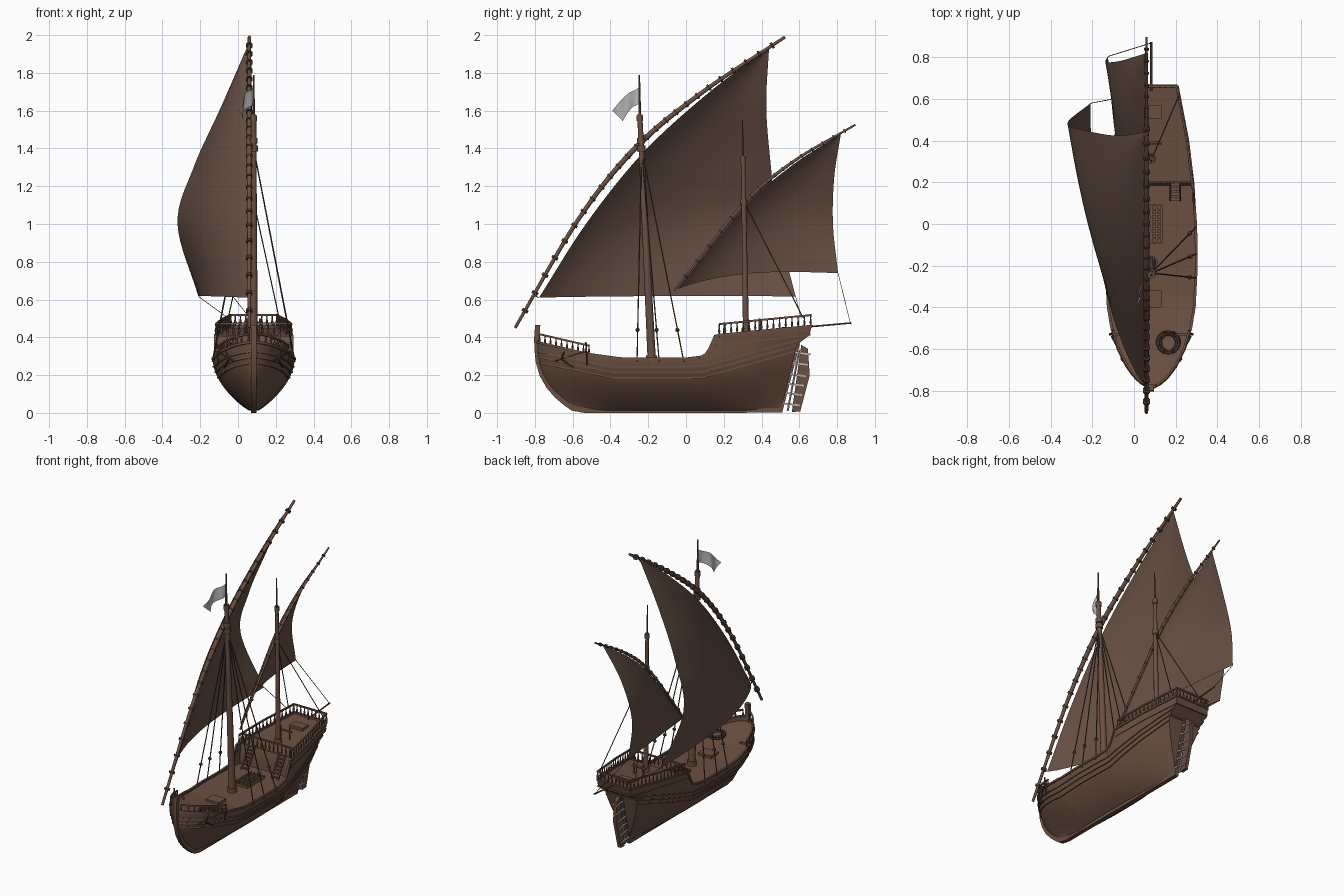
import bpy, bmesh, math
from mathutils import Vector as V

if "Cube" in bpy.data.objects:
    bpy.data.objects.remove(bpy.data.objects["Cube"])

CX = 0.083  # hull centre line

def mat(name, c):
    m = bpy.data.materials.new(name)
    m.diffuse_color = (*c, 1)
    m.use_nodes = True
    m.node_tree.nodes["Principled BSDF"].inputs["Base Color"].default_value = m.diffuse_color
    return m

WOOD = mat("brown wood", (0.145, 0.080, 0.053))
SAIL = mat("brown sailcloth", (0.135, 0.080, 0.057))
ROPE = mat("dark rope", (0.085, 0.050, 0.035))
GREY = mat("light grey", (0.50, 0.50, 0.50))

def finish(bm, name, m, angle=40):
    bmesh.ops.recalc_face_normals(bm, faces=bm.faces)
    me = bpy.data.meshes.new(name)
    bm.to_mesh(me)
    bm.free()
    me.materials.append(m)
    ob = bpy.data.objects.new(name, me)
    bpy.context.collection.objects.link(ob)
    bpy.context.view_layer.objects.active = ob
    ob.select_set(True)
    bpy.ops.object.shade_smooth_by_angle(angle=math.radians(angle))
    ob.select_set(False)
    return ob

def tube(bm, pts, r, n=6):
    """Tube through pts; r is one radius or one per point."""
    pts = [V(p) for p in pts]
    rs = r if isinstance(r, (list, tuple)) else [r] * len(pts)
    rings = []
    for i, p in enumerate(pts):
        d = (pts[min(i + 1, len(pts) - 1)] - pts[max(i - 1, 0)]).normalized()
        a = d.cross(V((1, 0, 0)) if abs(d.x) < 0.9 else V((0, 0, 1))).normalized()
        b = d.cross(a)
        ang = [2 * math.pi * (k + 0.5) / n for k in range(n)]
        rings.append([bm.verts.new(p + (a * math.cos(t) + b * math.sin(t)) * rs[i]) for t in ang])
    for q, w in zip(rings, rings[1:]):
        for k in range(n):
            bm.faces.new((q[k], q[(k + 1) % n], w[(k + 1) % n], w[k]))
    bm.faces.new(rings[0])
    bm.faces.new(rings[-1][::-1])

def grid(bm, fn, nu, nv):
    vs = [[bm.verts.new(fn(i / nu, j / nv)) for j in range(nv + 1)] for i in range(nu + 1)]
    for i in range(nu):
        for j in range(nv):
            bm.faces.new((vs[i][j], vs[i + 1][j], vs[i + 1][j + 1], vs[i][j + 1]))

def box(bm, c, s):
    r = bmesh.ops.create_cube(bm, size=1)
    for v in r["verts"]:
        v.co = V([v.co[k] * s[k] + c[k] for k in range(3)])

def lin(tab, x):
    for (a, p), (b, q) in zip(tab, tab[1:]):
        if x <= b:
            return p + (q - p) * max(0, (x - a) / (b - a))
    return tab[-1][1]

def spline(pts, t):
    """Catmull-Rom through pts, t in 0..1."""
    P = [V(p) for p in pts]
    P = [2 * P[0] - P[1]] + P + [2 * P[-1] - P[-2]]
    f = t * (len(P) - 3)
    i = min(int(f), len(P) - 4)
    u = f - i
    a, b, c, d = P[i:i + 4]
    return 0.5 * (2 * b + (c - a) * u + (2 * a - 5 * b + 4 * c - d) * u * u + (3 * b - a - 3 * c + d) * u ** 3)

# ---- hull form
BEAM = [(-.79, 0), (-.77, .04), (-.735, .08), (-.68, .12), (-.6, .16), (-.5, .19), (-.4, .207), (-.2, .217),
        (0, .214), (.2, .2), (.4, .175), (.65, .125)]
SHEER = [(-.79, .375), (-.52, .312), (-.35, .288), (0, .286), (.1, .298), (.13, .32), (.155, .41), (.65, .46)]
FULL = [(-.79, .37), (-.4, .29), (.1, .29), (.65, .42)]
DECK = [(-.79, .345), (-.52, .296), (-.35, .274), (.3, .274)]
LINES = [lambda s: s - .003]

def hull(y, z, side=1, out=0):
    u = (y + .79) / 1.44
    stem = .23 * (1 - min(z / .4, 1)) ** 3
    stern = -.15 + .24 * z + .055 * min(max((z - .36) / .05, 0), 1)
    s = min(max(z / lin(FULL, y), 0), 1)
    f = math.sin(math.pi / 2 * s) ** (.78 + .5 * abs(2 * u - 1) ** 3)
    return V((CX + side * (lin(BEAM, y) * f + out), y + stem * (1 - u) ** 3 + stern * u ** 4, z))

def sheer(y):
    return lin(SHEER, y)

bm = bmesh.new()
for sd in (1, -1):
    def skin(u, v):
        y = -.79 + 1.44 * u
        return hull(y, .012 + (sheer(y) - .012) * v, sd)
    grid(bm, skin, 96, 18)
grid(bm, lambda u, v: hull(.65, .012 + .448 * v, 1).lerp(hull(.65, .012 + .448 * v, -1), u), 1, 18)
bmesh.ops.remove_doubles(bm, verts=bm.verts, dist=.0004)
finish(bm, "hull", WOOD, 35)

# ---- decks and cabin bulkhead
bm = bmesh.new()
def deck(y0, y1, zf):
    def f(u, v):
        y = y0 + (y1 - y0) * u
        return hull(y, zf(y), -1).lerp(hull(y, zf(y), 1), v)
    grid(bm, f, 30, 1)
deck(-.785, .22, lambda y: lin(DECK, y))
deck(.2, .65, lambda y: sheer(y) - .01)
grid(bm, lambda u, v: hull(.205, .26 + .147 * v, -1).lerp(hull(.205, .26 + .147 * v, 1), u), 1, 4)
finish(bm, "decks", WOOD)

# ---- keel, stem, stern post, wales, cap rails
bm = bmesh.new()
tube(bm, [(CX, -.785, .465), (CX, -.79, .4)] + [(CX, hull(-.79, z).y, z) for z in (.34, .27, .2, .14, .09, .05, .025)]
     + [(CX, -.54, .014), (CX, .505, .014), (CX, .59, .37)], .0195, 4)
finish(bm, "keel_and_stem", WOOD)
bm = bmesh.new()
ys = [-.785 + 1.43 * i / 70 for i in range(71)]
for sd in (1, -1):
    tube(bm, [hull(y, sheer(y), sd) for y in ys], .009, 4)
    for k in (.045, .075, .105):
        tube(bm, [hull(y, lin(FULL, y) - k + .02 * max(0, y), sd, .001) for y in ys], .006, 4)
    tube(bm, [hull(y, sheer(y) - .05, sd) for y in ys if y > .17], .006, 4)
for z in (.36, .415, .46):
    tube(bm, [hull(.65, z, -1), hull(.65, z, 1)], .008, 4)
finish(bm, "wales_and_cap_rails", WOOD)

# ---- turned railings at bow and quarterdeck
bm = bmesh.new()
def railing(pts, h):
    tube(bm, [p + V((0, 0, h)) for p in pts], .007, 4)
    for p in pts:
        tube(bm, [p + V((0, 0, h * k)) for k in (0, .35, .7, 1)], [.003, .007, .003, .005], 6)
for sd in (1, -1):
    railing([hull(.175 + .47 * i / 15, sheer(.175 + .47 * i / 15), sd, -.004) for i in range(16)], .058)
    railing([hull(-.775 + .26 * i / 9, sheer(-.775 + .26 * i / 9), sd, -.003) for i in range(10)], .045)
for y, n in ((.2, 13), (.645, 9)):
    a, b = hull(y, sheer(y), -1), hull(y, sheer(y), 1)
    railing([a.lerp(b, i / n) for i in range(n + 1)], .058)
finish(bm, "railings", WOOD)

# ---- deck fittings: hatches, grating, ladders, doors, pump, catheads
bm = bmesh.new()
box(bm, (CX, -.36, .283), (.10, .08, .02))
box(bm, (CX, .54, .445), (.10, .065, .02))
for i in range(5):
    box(bm, (CX - .05 + .025 * i, 0, .282), (.01, .19, .02))
for i in range(9):
    box(bm, (CX, -.09 + .0225 * i, .281), (.105, .009, .018))
for sd in (1, -1):
    x = CX + sd * .115
    for dx in (-.024, .024):
        tube(bm, [(x + dx, .115, .275), (x + dx, .2, .42)], .006, 4)
    for i in range(7):
        box(bm, (x, .12 + .012 * i, .288 + .02 * i), (.046, .014, .005))
    box(bm, (CX + sd * .045, .201, .33), (.05, .008, .1))
    tube(bm, [hull(-.53, .325, sd, -.06), hull(-.53, .335, sd, .022)], .009, 4)
    tube(bm, [(CX + sd * .035, .39, .42), (CX + sd * .035, .39, .5)], .006)
tube(bm, [(CX - .05, .39, .475), (CX + .05, .39, .475)], .008)
tube(bm, [(CX, .64, .455), (CX, .875, .476)], .005)
finish(bm, "deck_fittings", WOOD)

# ---- anchors and coil
bm = bmesh.new()
for sd in (1, -1):
    tube(bm, [hull(-.70, .275, sd, .008), hull(-.54, .325, sd, .012)], .005)
    tube(bm, [hull(-.665 + .02 * abs(k) - .01 * k, .283 + .022 * k, sd, .01) for k in (-2, -1, 0, 1, 2)],
         [.002, .006, .006, .006, .002])
    tube(bm, [hull(-.53, .255, sd, .015), hull(-.53, .375, sd, .015)], .005)
for r, z in ((.052, .305), (.04, .31), (.05, .318)):
    tube(bm, [(.165 + r * math.cos(a * .3), -.57 + r * math.sin(a * .3), z) for a in range(22)], .008)
finish(bm, "anchors_and_rope_coil", ROPE)

# ---- rudder with metal straps
bm = bmesh.new()
prof = [(.56, .004), (.605, .008), (.655, .2), (.645, .34), (.61, .36)]
f = bm.faces.new([bm.verts.new((CX - .011, y, z)) for y, z in prof])
ex = bmesh.ops.extrude_face_region(bm, geom=[f])
bmesh.ops.translate(bm, verts=[e for e in ex["geom"] if isinstance(e, bmesh.types.BMVert)], vec=(.022, 0, 0))
finish(bm, "rudder", WOOD)
bm = bmesh.new()
tube(bm, [(CX, .538, .01), (CX, .6, .33)], .006)
for z in (.045, .1, .15, .2, .26, .315):
    for dx in (-.013, .013):
        tube(bm, [(CX + dx, .505 + .24 * z, z + .005), (CX + dx, .595 + .2 * z, z - .006)], .006, 4)
finish(bm, "rudder_straps", GREY)

# ---- masts with collars and flag poles
bm = bmesh.new()
tube(bm, [(CX, -.18, .25), (CX, -.245, 1.58)], [.023, .014], 12)
tube(bm, [(CX, -.244, 1.5), (CX, -.247, 1.79)], [.009, .004], 8)
tube(bm, [(CX, .318, .4), (CX, .302, 1.36)], [.017, .011], 12)
tube(bm, [(CX, .302, 1.3), (CX, .298, 1.55)], [.007, .003], 8)
for y, z, r in ((-.182, .29, .03), (-.236, 1.4, .023), (-.238, 1.44, .022), (-.244, 1.56, .018),
                (.317, .435, .024), (.306, 1.12, .018), (.302, 1.34, .015)):
    tube(bm, [(CX, y, z - .015), (CX, y, z + .015)], r, 12)
finish(bm, "masts", WOOD)

# ---- yards with lashings
YX = .06
MAIN = [(YX, -.905, .45), (YX, -.566, 1.03), (YX, -.26, 1.41), (YX, .09, 1.70), (YX, .524, 1.99)]
MIZ = [(YX, -.063, .646), (YX, .296, 1.095), (YX, .56, 1.325), (YX, .897, 1.526)]
bm, lash = bmesh.new(), bmesh.new()
for path, r, n in ((MAIN, .014, 26), (MIZ, .009, 18)):
    tube(bm, [spline(path, i / 40) for i in range(41)], [r * (1.1 - .5 * abs(i / 20 - 1)) for i in range(41)], 10)
    for i in range(1, n):
        tube(lash, [spline(path, i / n - .003), spline(path, i / n + .003)], r * 1.35, 8)
finish(bm, "yards", WOOD)
finish(lash, "yard_lashings", ROPE)

# ---- lateen sails
def sail(name, luff, leech, belly, lift):
    bm = bmesh.new()
    def f(t, s):
        p = spline(luff, t).lerp(spline(leech, t), s)
        p.x -= belly * math.sin(math.pi * s ** .75) * (1 - t) ** .7
        p.z += lift * math.sin(math.pi * s ** .8) * (1 - t) ** 2
        return p
    grid(bm, f, 32, 24)
    bmesh.ops.remove_doubles(bm, verts=bm.verts, dist=.0004)
    finish(bm, name, SAIL, 60)
sail("main_sail", [(.052, -.778, .61), (.052, -.53, 1.0), (.052, -.235, 1.37), (.052, .09, 1.67), (.052, .44, 1.94)],
     [(-.21, .58, .617), (-.32, .485, 1.0), (-.235, .45, 1.3), (-.09, .425, 1.62), (.05, .44, 1.94)], .10, .005)
sail("mizzen_sail", [(.055, -.045, .655), (.055, .305, 1.085), (.055, .555, 1.305), (.055, .82, 1.478)],
     [(-.125, .805, .74), (-.135, .778, 1.0), (-.06, .785, 1.25), (.055, .82, 1.478)], .05, .045)

# ---- rigging: shrouds with deadeyes, sheets
bm = bmesh.new()
for sd in (1, -1):
    for y in (-.26, -.14, -.005):
        a, b = V((CX, -.236, 1.4)), hull(y, .27, sd, .004)
        tube(bm, [a, b], .0035, 5)
        c, d = b.lerp(a, .14), b.lerp(a, .16)
        tube(bm, [c, c.lerp(d, .3), c.lerp(d, .7), d], [.003, .011, .011, .003], 8)
    tube(bm, [(CX, .306, 1.12), hull(.6, .5, sd)], .003, 5)
tube(bm, [(-.125, .805, .74), (CX, .87, .476)], .002, 4)
tube(bm, [(-.21, .58, .617), (-.05, .61, .5)], .002, 4)
tube(bm, [(.052, -.778, .61), (YX, -.80, .62)], .003, 4)
finish(bm, "rigging", ROPE)

# ---- flag
bm = bmesh.new()
def flag(u, v):
    p = V((CX, -.247, 1.64 + .085 * v)).lerp(V((.015 - .015 * v, -.335 - .055 * v, 1.545 + .055 * v)), u)
    return p + V((.014 * math.sin(u * 7 + v * 2), 0, .018 * math.sin(math.pi * u))) * min(1, 3 * u)
grid(bm, flag, 16, 8)
finish(bm, "flag", GREY, 60)
